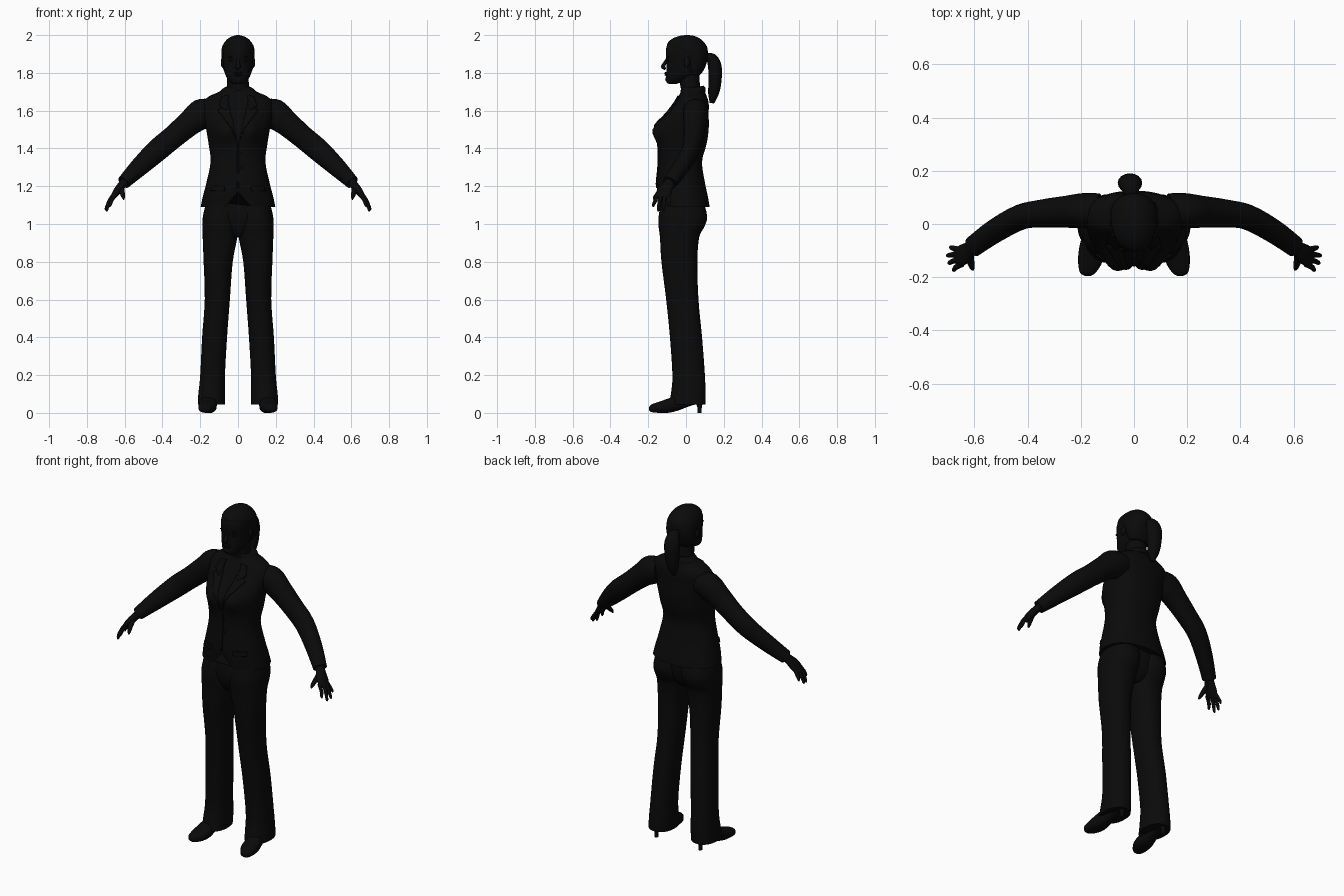
import bpy, bmesh, math
from mathutils import Vector
from mathutils.bvhtree import BVHTree

if "Cube" in bpy.data.objects:
    bpy.data.objects.remove(bpy.data.objects["Cube"])

black = bpy.data.materials.new("matte_black")
black.use_nodes = True
shade = (0.003, 0.003, 0.003, 1)
black.diffuse_color = shade
black.node_tree.nodes["Principled BSDF"].inputs["Base Color"].default_value = shade


def finish(name, bm):
    bmesh.ops.recalc_face_normals(bm, faces=bm.faces)
    mesh = bpy.data.meshes.new(name)
    bm.to_mesh(mesh)
    bm.free()
    mesh.materials.append(black)
    obj = bpy.data.objects.new(name, mesh)
    bpy.context.collection.objects.link(obj)
    bpy.ops.object.select_all(action="DESELECT")
    obj.select_set(True)
    bpy.context.view_layer.objects.active = obj
    bpy.ops.object.shade_smooth_by_angle(angle=math.radians(45))
    return obj


def smooth_stations(rows, steps):
    """Catmull-Rom interpolation between neighbouring stations."""
    out = []
    for i in range(len(rows) - 1):
        quad = zip(rows[max(i - 1, 0)], rows[i], rows[i + 1], rows[min(i + 2, len(rows) - 1)])
        quad = list(quad)
        for k in range(steps):
            t = k / steps
            out.append([b + t / 2 * (c - a + t * (2*a - 5*b + 4*c - d + t * (3*(b - c) + d - a)))
                        for a, b, c, d in quad])
    return out + [list(rows[-1])]


def skin(name, rings, rule=None):
    bm = bmesh.new()
    loops = [[bm.verts.new(rule(p) if rule else p) for p in ring] for ring in rings]
    n = len(loops[0])
    for low, high in zip(loops, loops[1:]):
        for i in range(n):
            j = (i + 1) % n
            bm.faces.new((low[i], low[j], high[j], high[i]))
    bm.faces.new(loops[0][::-1])
    bm.faces.new(loops[-1])
    return finish(name, bm)


def oval(center, u, v, n, power=2.0):
    ring = []
    for i in range(n):
        c, s = math.cos(math.tau * i / n), math.sin(math.tau * i / n)
        ring.append(center + u * math.copysign(abs(c) ** (2 / power), c)
                    + v * math.copysign(abs(s) ** (2 / power), s))
    return ring


def loft(name, rows, axis="z", n=32, power=2.2, steps=4, rule=None):
    """Rows are (height, x0, x1, w0, w1), w being y, or z when lofting along y."""
    rings = []
    for h, x0, x1, w0, w1 in smooth_stations(rows, steps):
        x, w = (x0 + x1) / 2, (w0 + w1) / 2
        center = Vector((x, w, h)) if axis == "z" else Vector((x, h, w))
        side = Vector((0, 1, 0)) if axis == "z" else Vector((0, 0, 1))
        rings.append(oval(center, Vector(((x1 - x0) / 2, 0, 0)), side * (w1 - w0) / 2, n, power))
    return skin(name, rings, rule)


def limb(name, rows, ref=(0, 1, 0), s=1, n=16, steps=4):
    """Rows are (x, y, z, radius along ref, radius across)."""
    path = smooth_stations(rows, steps)
    pts = [Vector((s * r[0], r[1], r[2])) for r in path]
    rings = []
    for i, r in enumerate(path):
        t = (pts[min(i + 1, len(pts) - 1)] - pts[max(i - 1, 0)]).normalized()
        u = Vector(ref)
        u = (u - t * u.dot(t)).normalized()
        rings.append(oval(pts[i], u * r[3], t.cross(u) * r[4], n))
    return skin(name, rings)


def ball(name, loc, size):
    bm = bmesh.new()
    bmesh.ops.create_uvsphere(bm, u_segments=16, v_segments=10, radius=1)
    bmesh.ops.scale(bm, vec=size, verts=bm.verts)
    bmesh.ops.translate(bm, vec=loc, verts=bm.verts)
    return finish(name, bm)


def both(rows):
    return [(z, -w, w, y0, y1) for z, w, y0, y1 in rows]


# Jacket body: bust swell and cutaway front hem
def tailor(p):
    x, y, z = p
    if y < 0:
        y -= 0.036 * math.exp(-((abs(x) - 0.07) / 0.05) ** 2 - ((z - 1.5) / 0.075) ** 2) * min(1, -y / 0.06)
        z += 0.08 * max(0, 1 - abs(x) / 0.07) * max(0, 1 - (z - 1.09) / 0.2)
    return Vector((x, y, z))


jacket = loft("jacket_body", both([
    (1.09, .198, -.15, .125), (1.15, .185, -.155, .115), (1.22, .167, -.152, .10),
    (1.33, .145, -.145, .085), (1.42, .155, -.145, .108), (1.5, .168, -.148, .12),
    (1.58, .182, -.10, .12), (1.64, .183, -.06, .12), (1.675, .155, -.04, .11),
    (1.70, .1, -.028, .1), (1.725, .068, -.022, .09)]), n=56, power=2.3, rule=tailor)
surface = BVHTree.FromPolygons([v.co for v in jacket.data.vertices],
                               [p.vertices for p in jacket.data.polygons])


def plate(name, corners, s=1, cuts=8, lift=0.004):
    """Four-cornered cloth panel laid onto the jacket front."""
    a, b, c, d = [Vector((s * x, -0.5, z)) for x, z in corners]
    bm = bmesh.new()
    grid = []
    for i in range(cuts + 1):
        row = []
        for j in range(cuts + 1):
            p = a.lerp(b, i / cuts).lerp(d.lerp(c, i / cuts), j / cuts)
            hit = surface.ray_cast(p, Vector((0, 1, 0)))[0]
            p.y = (hit.y if hit else -0.03) - lift
            row.append(bm.verts.new(p))
        grid.append(row)
    for i in range(cuts):
        for j in range(cuts):
            bm.faces.new((grid[i][j], grid[i + 1][j], grid[i + 1][j + 1], grid[i][j + 1]))
    obj = finish(name, bm)
    mod = obj.modifiers.new("thickness", "SOLIDIFY")
    mod.thickness = 0.007
    mod.offset = 0
    return obj


# Collar, raised at the nape
loft("collar", both([(1.685, .098, -.025, .104), (1.705, .09, -.03, .103), (1.72, .072, -.03, .093)]),
     rule=lambda p: p + Vector((0, 0, 0.2 * (p.y - 0.03))))
plate("front_edge", [(-.004, 1.19), (.004, 1.19), (.004, 1.43), (-.004, 1.43)], cuts=10, lift=.002)
for z in (1.3, 1.38):
    hit = surface.ray_cast(Vector((.012, -1, z)), Vector((0, 1, 0)))[0]
    ball("button", hit, (.008, .004, .008))

# Neck and head
loft("neck", [(1.66, -.064, .064, -.02, .085), (1.72, -.058, .058, -.028, .075),
              (1.80, -.056, .056, -.045, .07)], n=24)
loft("head", both([
    (1.742, .025, -.093, -.05), (1.752, .042, -.104, -.02), (1.775, .06, -.106, .03),
    (1.81, .073, -.104, .075), (1.86, .079, -.104, .1), (1.91, .081, -.107, .104),
    (1.95, .073, -.098, .092), (1.98, .05, -.068, .066), (1.993, .015, -.02, .03)]))
loft("hair", both([
    (1.79, .062, .015, .075), (1.82, .078, .0, .097), (1.87, .086, -.02, .113),
    (1.92, .087, -.07, .115), (1.95, .079, -.1, .105), (1.98, .055, -.074, .076),
    (1.995, .027, -.035, .045), (2.0, .006, -.005, .015)]), power=2.1)
limb("nose", [(0, -.1, 1.875, .008, .006), (0, -.113, 1.85, .01, .009),
              (0, -.121, 1.832, .014, .011), (0, -.108, 1.82, .008, .006)], ref=(1, 0, 0), n=12)
ball("upper_lip", (0, -.103, 1.799), (.024, .012, .006))
ball("lower_lip", (0, -.102, 1.789), (.02, .011, .006))
ball("chin", (0, -.092, 1.766), (.026, .018, .018))
limb("ponytail", [(-.012, .1, 1.878, .022, .02), (-.013, .135, 1.875, .035, .03),
                  (-.015, .153, 1.83, .046, .036), (-.015, .153, 1.75, .042, .034),
                  (-.015, .145, 1.69, .032, .028), (-.015, .137, 1.64, .01, .012)], ref=(1, 0, 0))

# Seat of the trousers
loft("trouser_seat", both([(.93, .06, -.10, .03), (.97, .11, -.125, .07),
                           (1.04, .165, -.14, .09), (1.14, .165, -.13, .09)]))

fingers = {"index_finger": (-.152, .655, -.172, .676, 1.09), "middle_finger": (-.132, .665, -.146, .693, 1.067),
           "ring_finger": (-.113, .667, -.118, .698, 1.072), "little_finger": (-.096, .662, -.088, .687, 1.095)}

for s, side in ((1, "left_"), (-1, "right_")):
    # Lapels and pocket flaps
    plate(side + "lapel", [(.004, 1.43), (.03, 1.5), (.105, 1.6), (.055, 1.66)], s)
    plate(side + "collar_lapel", [(.06, 1.6), (.1, 1.625), (.085, 1.675), (.05, 1.68)], s, lift=.006)
    plate(side + "pocket_flap", [(.07, 1.2), (.14, 1.2), (.145, 1.175), (.07, 1.175)], s)

    # Face details and ear
    ball(side + "eye", (s * .033, -.092, 1.866), (.014, .008, .006))
    ball(side + "brow", (s * .034, -.093, 1.885), (.02, .008, .005))
    ball(side + "ear", (s * .081, .005, 1.855), (.01, .017, .028))

    # Sleeve
    limb(side + "sleeve", [
        (.13, .05, 1.6, .065, .06), (.19, .05, 1.583, .066, .08), (.255, .046, 1.535, .06, .068),
        (.34, .04, 1.463, .053, .061), (.425, .026, 1.392, .047, .06), (.52, -.025, 1.304, .044, .05),
        (.605, -.085, 1.22, .04, .036)], s=s, n=24)

    # Hand: palm, fingers and thumb
    limb(side + "palm", [(.585, -.075, 1.24, .026, .024), (.615, -.094, 1.206, .03, .022),
                         (.642, -.115, 1.17, .04, .02), (.667, -.125, 1.135, .034, .013)], s=s)
    for name, (y, x, ty, tx, tz) in fingers.items():
        limb(side + name, [(x - .01, y, 1.16, .01, .01), (x + .013, (y + ty) / 2, 1.125, .0105, .01),
                           (tx, ty, tz + .012, .008, .008), (tx + .002, ty, tz, .003, .003)], s=s, n=10)
    limb(side + "thumb", [(.617, -.105, 1.2, .014, .014), (.614, -.14, 1.17, .014, .013),
                          (.608, -.163, 1.145, .01, .01), (.605, -.172, 1.13, .004, .004)],
         ref=(1, 0, 0), s=s, n=10)

    # Trouser leg
    leg = [(1.13, .0, .165, -.13, .09), (1.04, -.002, .186, -.145, .112), (.985, -.002, .188, -.145, .097),
           (.93, .003, .187, -.138, .07), (.8, .028, .182, -.13, .06), (.6, .043, .176, -.105, .066),
           (.4, .058, .19, -.085, .085), (.2, .069, .2, -.072, .1), (.1, .068, .21, -.08, .103),
           (.045, .07, .213, -.092, .102)]
    loft(side + "trouser_leg", [(z, s * a, s * b, c, d) for z, a, b, c, d in leg], power=2.3)

    # High-heeled shoe
    shoe = [(-.195, .163, .184, .012, .03), (-.182, .143, .203, .004, .045), (-.14, .118, .21, .0, .06),
            (-.09, .112, .206, .001, .078), (-.04, .116, .194, .013, .1), (.02, .117, .18, .036, .115),
            (.075, .117, .176, .05, .115), (.095, .13, .164, .056, .105)]
    loft(side + "shoe", [(y, s * a, s * b, c, d) for y, a, b, c, d in shoe], axis="y", n=20, power=2.5)
    loft(side + "heel", [(0, s * .135, s * .157, .06, .083), (.03, s * .135, s * .157, .06, .084),
                         (.07, s * .122, s * .17, .04, .095)], n=14)
